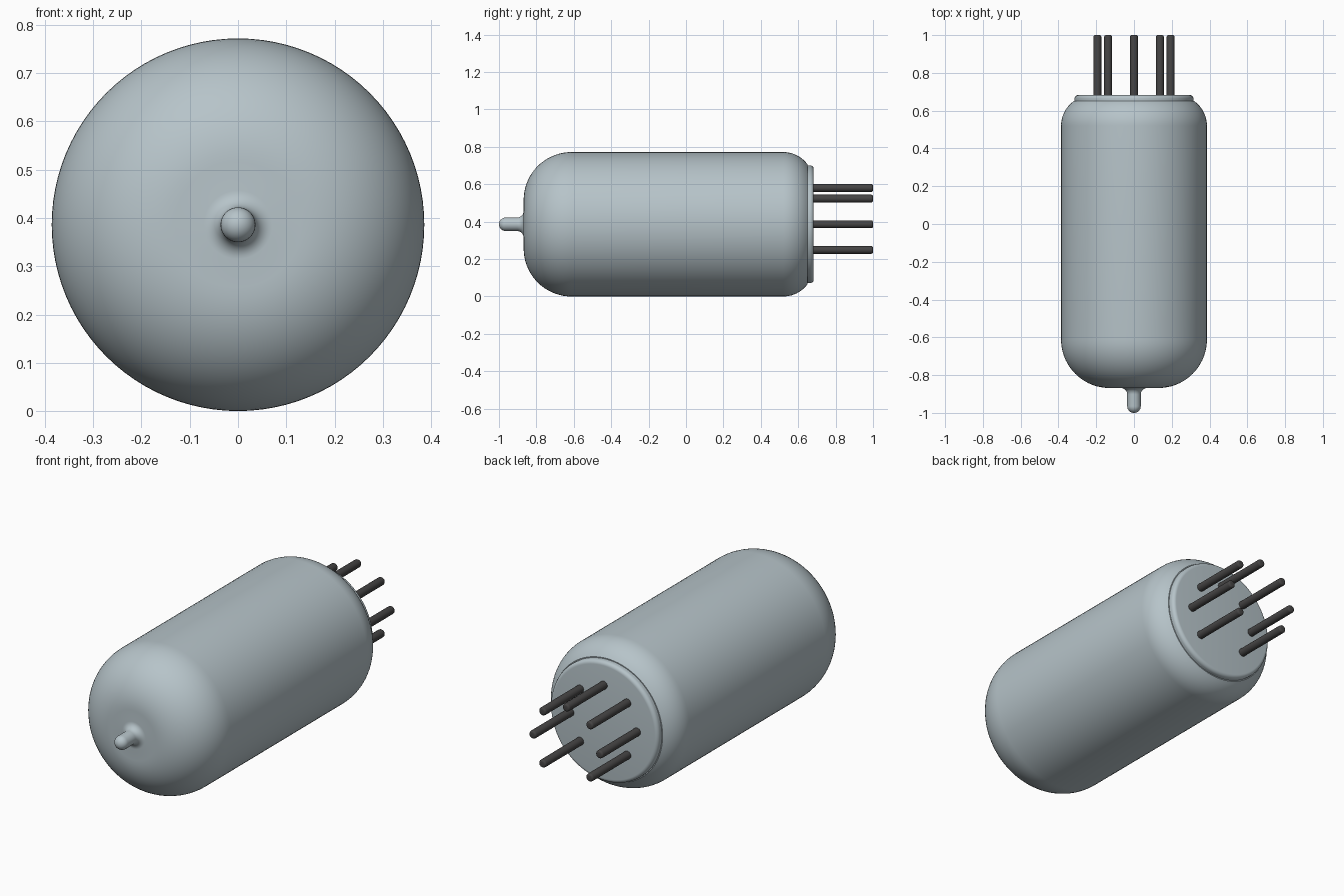
import bpy
import bmesh
from math import sin, cos, pi, radians
from mathutils import Vector

cube = bpy.data.objects.get("Cube")
if cube:
    bpy.data.objects.remove(cube, do_unlink=True)

AXIS_Z = 0.386  # height of the tube's long axis


def material(name, rgb):
    mat = bpy.data.materials.new(name)
    mat.use_nodes = True
    mat.diffuse_color = (*rgb, 1)
    mat.node_tree.nodes["Principled BSDF"].inputs["Base Color"].default_value = (*rgb, 1)
    return mat


def arc(y, r, ry, rr, start, end, steps):
    """Profile points (y, radius) on an arc; angle 0 points outward, 90 to the back."""
    angles = [radians(start + (end - start) * i / steps) for i in range(steps + 1)]
    return [(y + ry * sin(a), r + rr * cos(a)) for a in angles]


def lathe(name, profile, mat, segments, x=0, z=AXIS_Z):
    """Spin a (y, radius) profile about an axis parallel to y."""
    bm = bmesh.new()
    verts = [bm.verts.new((max(r, 0), y, 0)) for y, r in profile]
    edges = [bm.edges.new(pair) for pair in zip(verts, verts[1:])]
    bmesh.ops.spin(bm, geom=verts + edges, cent=(0, 0, 0), axis=(0, 1, 0),
                   angle=2 * pi, steps=segments, use_duplicate=False)
    bmesh.ops.remove_doubles(bm, verts=bm.verts, dist=0.0001)
    bmesh.ops.recalc_face_normals(bm, faces=bm.faces)
    mesh = bpy.data.meshes.new(name)
    bm.to_mesh(mesh)
    bm.free()
    obj = bpy.data.objects.new(name, mesh)
    obj.location = Vector((x, 0, z))
    bpy.context.collection.objects.link(obj)
    mesh.materials.append(mat)
    bpy.ops.object.select_all(action='DESELECT')
    obj.select_set(True)
    bpy.context.view_layer.objects.active = obj
    bpy.ops.object.shade_smooth_by_angle(angle=radians(35))
    return obj


glass = material("blue grey glass", (0.47, 0.55, 0.585))
metal = material("dark metal", (0.06, 0.058, 0.058))

# Glass envelope: sealed tip, flared neck, domed front, straight wall, rear shoulder
envelope = arc(-0.964, 0, 0.036, 0.036, -90, 0, 8)
envelope += arc(-0.903, 0.071, 0.035, 0.035, 180, 90, 8)
envelope += arc(-0.612, 0.13, 0.256, 0.256, -90, 0, 18)
envelope += arc(0.52, 0.225, 0.161, 0.161, 0, 54, 10)
envelope += [(0.65, 0)]
lathe("glass_envelope", envelope, glass, 96)

# Base disc with a rounded rim
base = [(0.64, 0), (0.64, 0.315)] + arc(0.663, 0.295, 0.02, 0.02, 0, 90, 6) + [(0.683, 0)]
lathe("base_disc", base, glass, 96)

# Seven pins on an eight-place circle, with the bottom place left empty
pin = [(0.66, 0), (0.66, 0.021)] + arc(0.99, 0.011, 0.01, 0.01, 0, 90, 4) + [(1.0, 0)]
for i in range(7):
    a = radians(-45 + 45 * i)
    lathe(f"pin_{i + 1}", pin, metal, 20, 0.194 * cos(a), AXIS_Z + 0.194 * sin(a))
